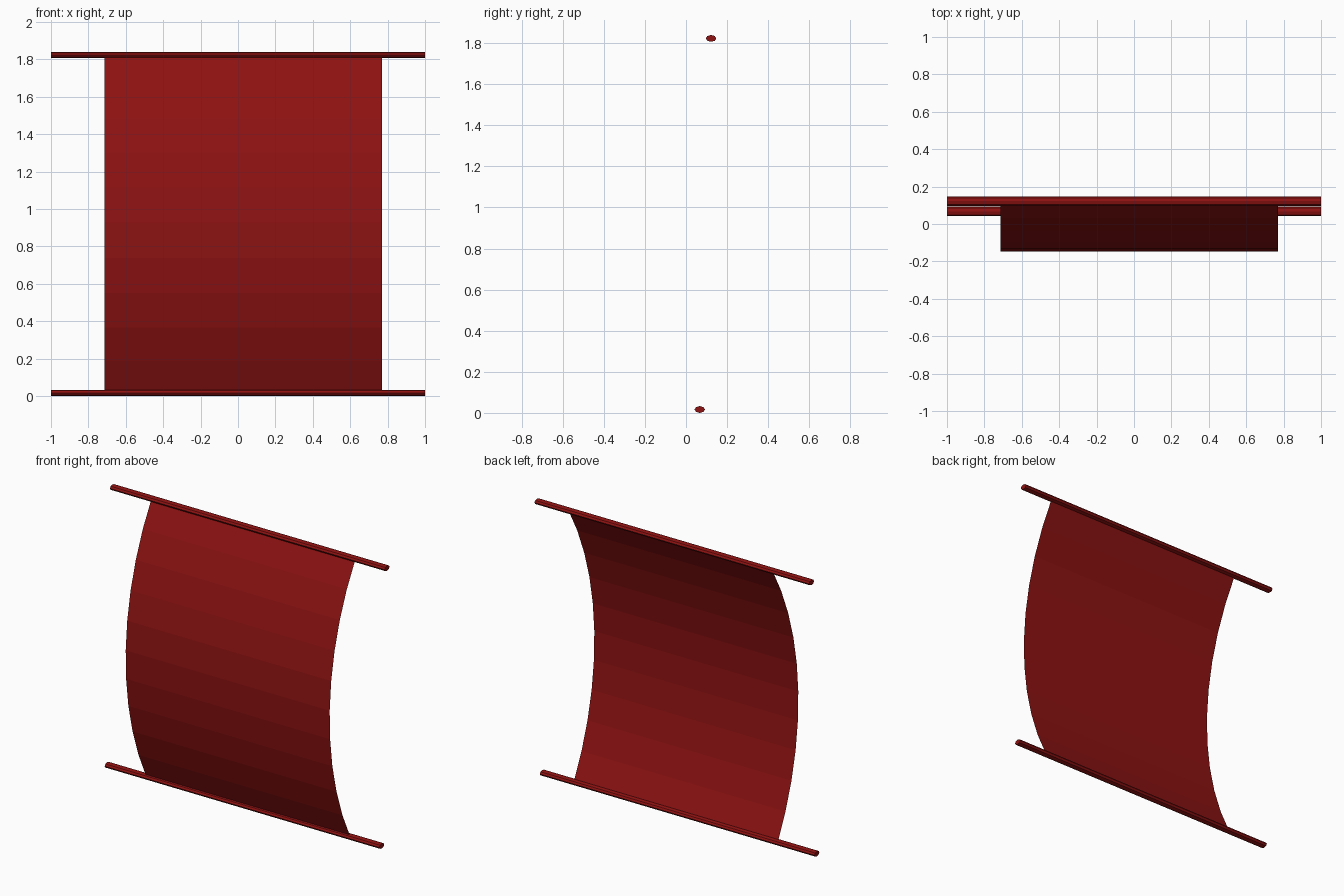
import bpy, bmesh, math
from mathutils import Vector

if "Cube" in bpy.data.objects:
    bpy.data.objects.remove(bpy.data.objects["Cube"])

red = bpy.data.materials.new("dark_red")
red.diffuse_color = (0.27, 0.006, 0.006, 1)
red.use_nodes = True
red.node_tree.nodes["Principled BSDF"].inputs["Base Color"].default_value = red.diffuse_color

TOP = Vector((0.122, 1.823))      # (y, z) of the upper spar
BOTTOM = Vector((0.067, 0.0165))  # (y, z) of the lower spar
BULGE = 0.241                     # how far the cloth billows forward
SEGMENTS = 10


def finish(name, bm):
    mesh = bpy.data.meshes.new(name)
    bm.to_mesh(mesh)
    bm.free()
    obj = bpy.data.objects.new(name, mesh)
    bpy.context.collection.objects.link(obj)
    mesh.materials.append(red)
    return obj


# Spars: long rods with a flattened round section
def spar(name, centre):
    bm = bmesh.new()
    bmesh.ops.create_cone(bm, cap_ends=True, segments=8, radius1=1, radius2=1, depth=2)
    for v in bm.verts:
        x, y, z = v.co
        v.co = (z, centre.x + 0.0255 * y, centre.y + 0.0165 * x)
    bmesh.ops.recalc_face_normals(bm, faces=bm.faces)
    return finish(name, bm)


spar("upper_spar", TOP)
spar("lower_spar", BOTTOM)

# Sail: a single thin sheet following a circular arc between the spars
chord = TOP - BOTTOM
half = chord.length / 2
radius = (half ** 2 + BULGE ** 2) / (2 * BULGE)
along = chord.normalized()
back = Vector((along.y, -along.x))
centre = (TOP + BOTTOM) / 2 + back * (radius - BULGE)
sweep = math.asin(half / radius)

bm = bmesh.new()
rows = []
for i in range(SEGMENTS + 1):
    a = sweep * (2 * i / SEGMENTS - 1)
    p = centre + radius * (along * math.sin(a) - back * math.cos(a))
    rows.append([bm.verts.new((x, p.x, p.y)) for x in (-0.715, 0.77)])
for low, high in zip(rows, rows[1:]):
    bm.faces.new((low[0], low[1], high[1], high[0]))
finish("sail", bm)
